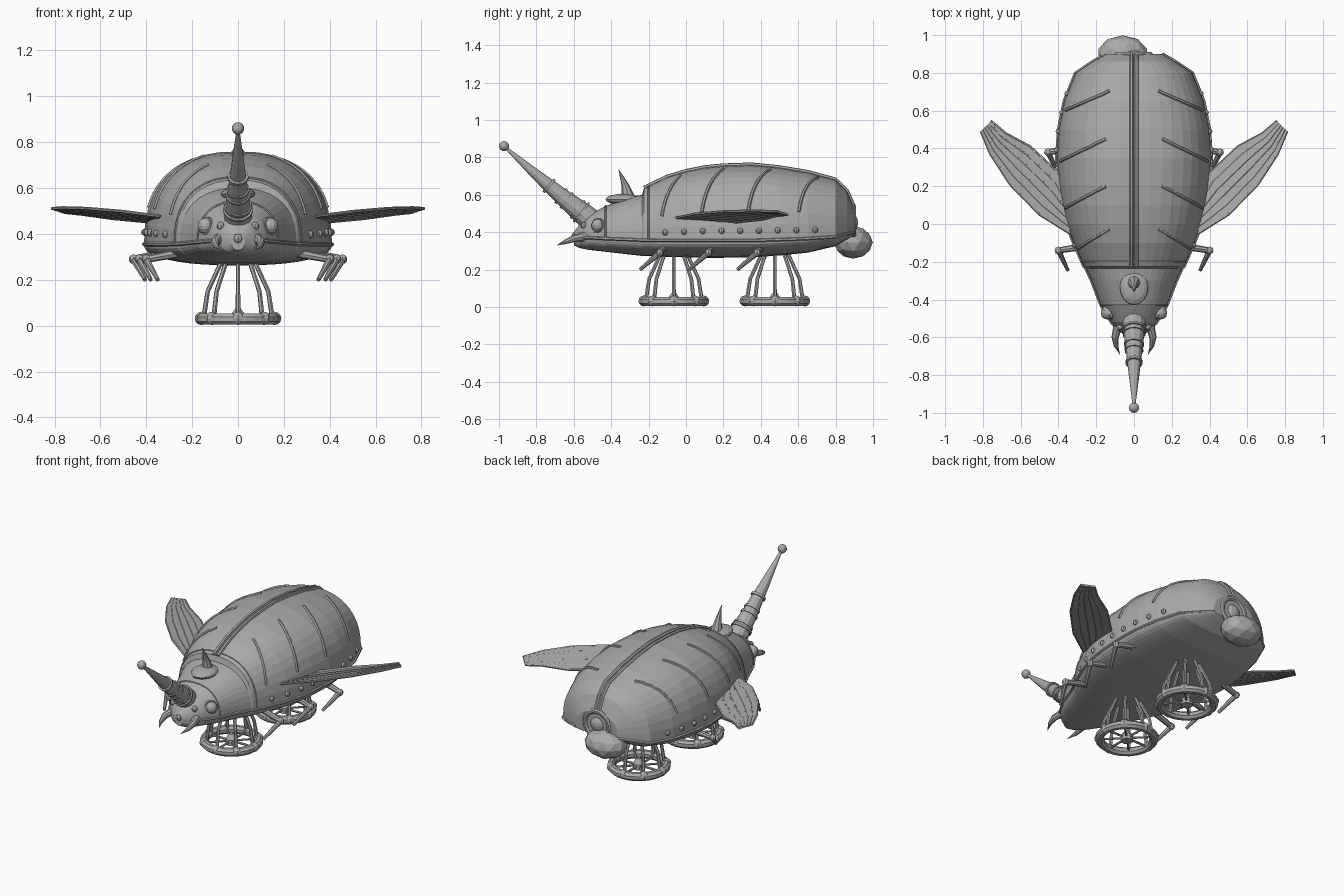
import bpy, bmesh, math
from math import sin, cos, pi, radians
from mathutils import Vector, Matrix

if "Cube" in bpy.data.objects:
    bpy.data.objects.remove(bpy.data.objects["Cube"], do_unlink=True)

grey = bpy.data.materials.new("plain_grey")
grey.use_nodes = True
grey.diffuse_color = (0.4, 0.4, 0.4, 1)
grey.node_tree.nodes["Principled BSDF"].inputs["Base Color"].default_value = (0.4, 0.4, 0.4, 1)


def finish(name, bm):
    bmesh.ops.recalc_face_normals(bm, faces=bm.faces[:])
    mesh = bpy.data.meshes.new(name)
    bm.to_mesh(mesh)
    bm.free()
    mesh.materials.append(grey)
    obj = bpy.data.objects.new(name, mesh)
    bpy.context.collection.objects.link(obj)
    return obj


def bridge(bm, rings, closed=False):
    """Skin a list of equal vertex rings and cap the ends."""
    pairs = list(zip(rings, rings[1:])) + ([(rings[-1], rings[0])] if closed else [])
    for a, b in pairs:
        for i in range(len(a)):
            j = (i + 1) % len(a)
            bm.faces.new((a[i], a[j], b[j], b[i]))
    if not closed:
        bm.faces.new(rings[0])
        bm.faces.new(rings[-1])


def tube(bm, path, radii, sides=8):
    """Sweep a round section along a path; radii is one number or one per point."""
    path = [Vector(p) for p in path]
    if not isinstance(radii, (list, tuple)):
        radii = [radii] * len(path)
    rings, old, axis = [], None, None
    for i, p in enumerate(path):
        tan = (path[min(i + 1, len(path) - 1)] - path[max(i - 1, 0)]).normalized()
        axis = tan.orthogonal().normalized() if old is None else old.rotation_difference(tan) @ axis
        old, other = tan, tan.cross(axis)
        rings.append([bm.verts.new(p + radii[i] * (axis * cos(k * 2 * pi / sides) + other * sin(k * 2 * pi / sides)))
                      for k in range(sides)])
    bridge(bm, rings)


def ball(bm, at, size, u=12, v=8):
    size = size if isinstance(size, tuple) else (size,) * 3
    bmesh.ops.create_uvsphere(bm, u_segments=u, v_segments=v, radius=1,
                              matrix=Matrix.Translation(at) @ Matrix.Diagonal((*size, 1)))


def torus(bm, at, major, minor, flat=1, upright=False, n=32):
    rings = []
    for i in range(n):
        a, ring = 2 * pi * i / n, []
        for k in range(8):
            b = 2 * pi * (k + .5) / 8
            r, h = major + minor * cos(b), flat * minor * sin(b)
            p = (r * cos(a), h, r * sin(a)) if upright else (r * cos(a), r * sin(a), h)
            ring.append(bm.verts.new(Vector(at) + Vector(p)))
        rings.append(ring)
    bridge(bm, rings, True)


# Body sections: y, half width, top, rim and bottom heights
SECTIONS = [
    (-.60, .03, .40, .37, .33), (-.57, .075, .44, .37, .315), (-.52, .12, .49, .37, .305),
    (-.43, .175, .54, .365, .295), (-.30, .225, .585, .36, .28), (-.235, .255, .60, .357, .273),
    (-.225, .265, .635, .357, .273), (-.1, .32, .695, .355, .268), (0, .36, .725, .355, .265),
    (.1, .385, .745, .355, .263), (.2, .40, .755, .355, .263), (.35, .41, .76, .355, .265),
    (.5, .40, .745, .36, .275), (.65, .37, .72, .365, .29), (.8, .31, .68, .375, .325),
    (.86, .22, .62, .39, .36), (.9, .15, .53, .40, .385)]


def section(y):
    for a, b in zip(SECTIONS, SECTIONS[1:]):
        if y <= b[0]:
            t = (y - a[0]) / (b[0] - a[0])
            return [p + (q - p) * t for p, q in zip(a, b)]
    return SECTIONS[-1]


def skin(y, ang):
    """Point on the body; ang is 0 at the top and 90 degrees at the rim."""
    _, w, top, rim, low = section(y)
    s, c = sin(ang), cos(ang)
    reach = (top if c > 0 else low) - rim
    return Vector((math.copysign(abs(s) ** .84, s) * w, y, rim + reach * abs(c) ** .84))


bm = bmesh.new()
bridge(bm, [[bm.verts.new(skin(s[0], 2 * pi * k / 40)) for k in range(40)] for s in SECTIONS])
finish("body", bm)

# Rim lip, head seams and the double ridge down the back
bm = bmesh.new()
for s in (1, -1):
    tube(bm, [skin(q[0], s * pi / 2) for q in SECTIONS[1:]], .009, 6)
finish("rim_lip", bm)

bm = bmesh.new()
for y in (-.43, -.2):
    tube(bm, [skin(y, radians(a)) for a in range(-90, 91, 9)], .005, 6)
finish("head_seams", bm)

bm = bmesh.new()
for s in (1, -1):
    tube(bm, [(s * .014, q[0], q[2] + .002) for q in SECTIONS[6:]], .011, 6)
finish("back_ridge", bm)

# Slanted ribs on the shell
bm = bmesh.new()
for s in (1, -1):
    for start in (-.04, .2, .45, .695):
        path = []
        for k in range(8):
            ang = radians(18 + 7.5 * k)
            x = skin(start, ang).x
            path.append(skin(start - .5 * (x - .15), s * ang))
        tube(bm, path, .009, 6)
finish("shell_ribs", bm)

bm = bmesh.new()
for s in (1, -1):
    for k in range(9):
        y = -.11 + .1 * k
        ball(bm, skin(y, s * radians(85)), .016, 8, 6)
finish("side_rivets", bm)

# Long front horn with collars and a ball tip
bm = bmesh.new()
horn = [(0, -.50, .455), (0, -.54, .49), (0, -.67, .595), (0, -.81, .715), (0, -.973, .86)]
tube(bm, horn, [.064, .06, .044, .027, .006], 12)
for t, r in ((.15, .06), (.3, .055), (.75, .048), (.98, .044)):
    p, q = Vector(horn[1]), Vector(horn[2])
    c, d = p.lerp(q, t), (q - p).normalized() * .006
    tube(bm, [c - d, c + d], r + .006, 12)
p, q = Vector(horn[2]), Vector(horn[3])
tube(bm, [p.lerp(q, .4), p.lerp(q, .48)], .046, 12)
finish("front_horn", bm)

bm = bmesh.new()
ball(bm, (0, -.973, .86), .027)
finish("horn_ball", bm)

# Short crest horn on an oval mount
bm = bmesh.new()
ball(bm, (0, -.335, .575), (.075, .095, .03), 16, 8)
tube(bm, [(0, -.31, .59), (0, -.325, .65), (0, -.36, .735)], [.035, .02, .001])
finish("crest_horn", bm)

# Eyes, cheek studs and curved mandibles
bm = bmesh.new()
for s in (1, -1):
    ball(bm, (s * .14, -.47, .435), .036)
    tube(bm, [(s * .12, -.455, .43), (s * .145, -.478, .437)], .04, 12)
    ball(bm, (s * .075, -.545, .435), .018, 8, 6)
finish("eyes", bm)

bm = bmesh.new()
ball(bm, (0, -.59, .38), .022, 8, 6)
for s in (1, -1):
    ball(bm, (s * .085, -.55, .375), .026, 8, 6)
    tube(bm, [(s * .085, -.54, .378), (s * .1, -.6, .365), (s * .095, -.645, .348), (s * .075, -.69, .33)],
         [.024, .019, .012, .001])
finish("mandibles", bm)

# Wings: a plate between two curved edges, with lengthwise veins
FRONT_EDGE = [(.34, -.05), (.50, .05), (.656, .21), (.76, .37), (.81, .49)]
BACK_EDGE = [(.34, .12), (.40, .27), (.55, .41), (.68, .48), (.757, .545)]


def wing_point(s, i, t):
    x, y = Vector(FRONT_EDGE[i]).lerp(Vector(BACK_EDGE[i]), t)
    return Vector((s * x, y, .48 + .2 * (x - .365) - .112 * (y + .03)))


for s, side in ((1, "left"), (-1, "right")):
    bm = bmesh.new()
    lift = Vector((0, 0, .005))
    bridge(bm, [[bm.verts.new(wing_point(s, i, t) + lift * d) for t, d in ((0, 1), (1, 1), (1, -1), (0, -1))]
                for i in range(5)])
    for k in range(6):
        tube(bm, [wing_point(s, i, k / 5) for i in range(5)], .007, 6)
    finish(side + "_wing", bm)

# Folded legs under the hull
bm = bmesh.new()
for s in (1, -1):
    for root, elbow in ((-.11, .40), (.15, .43), (.41, .455)):
        knee = (s * elbow, root - .03, .29)
        tip = (s * (elbow - .05), root - .135, .2)
        tube(bm, [(s * (elbow - .19), root, .325), knee], [.02, .016])
        ball(bm, knee, .021, 8, 6)
        tube(bm, [knee, tip], [.016, .009])
finish("legs", bm)

# Two landing rings with hubs, spokes, studs and bent struts
for y, name in ((-.065, "front"), (.475, "rear")):
    bm = bmesh.new()
    torus(bm, (0, y, .029), .158, .026, 1)
    tube(bm, [(0, y, .01), (0, y, .045), (0, y, .075)], [.035, .035, .012], 12)
    for k in range(8):
        a = k * pi / 4

        def polar(r, z):
            return (r * cos(a), y + r * sin(a), z)
        tube(bm, [polar(.02, .03), polar(.15, .03)], .007, 6)
        ball(bm, polar(.16, .032), .029, 8, 6)
        tube(bm, [polar(.148, .045), polar(.132, .15), polar(.07, .285)], [.011, .01, .01], 6)
    finish(name + "_landing_ring", bm)

# Tail socket and the faceted lump hanging off it
bm = bmesh.new()
torus(bm, (0, .895, .45), .085, .016, 1, True, 24)
ball(bm, (0, .885, .45), (.05, .035, .05))
finish("tail_socket", bm)

bm = bmesh.new()
bmesh.ops.create_icosphere(bm, subdivisions=2, radius=1,
                           matrix=Matrix.Translation((-.06, .895, .345)) @ Matrix.Diagonal((.135, .104, .087, 1)))
finish("tail_lump", bm)
